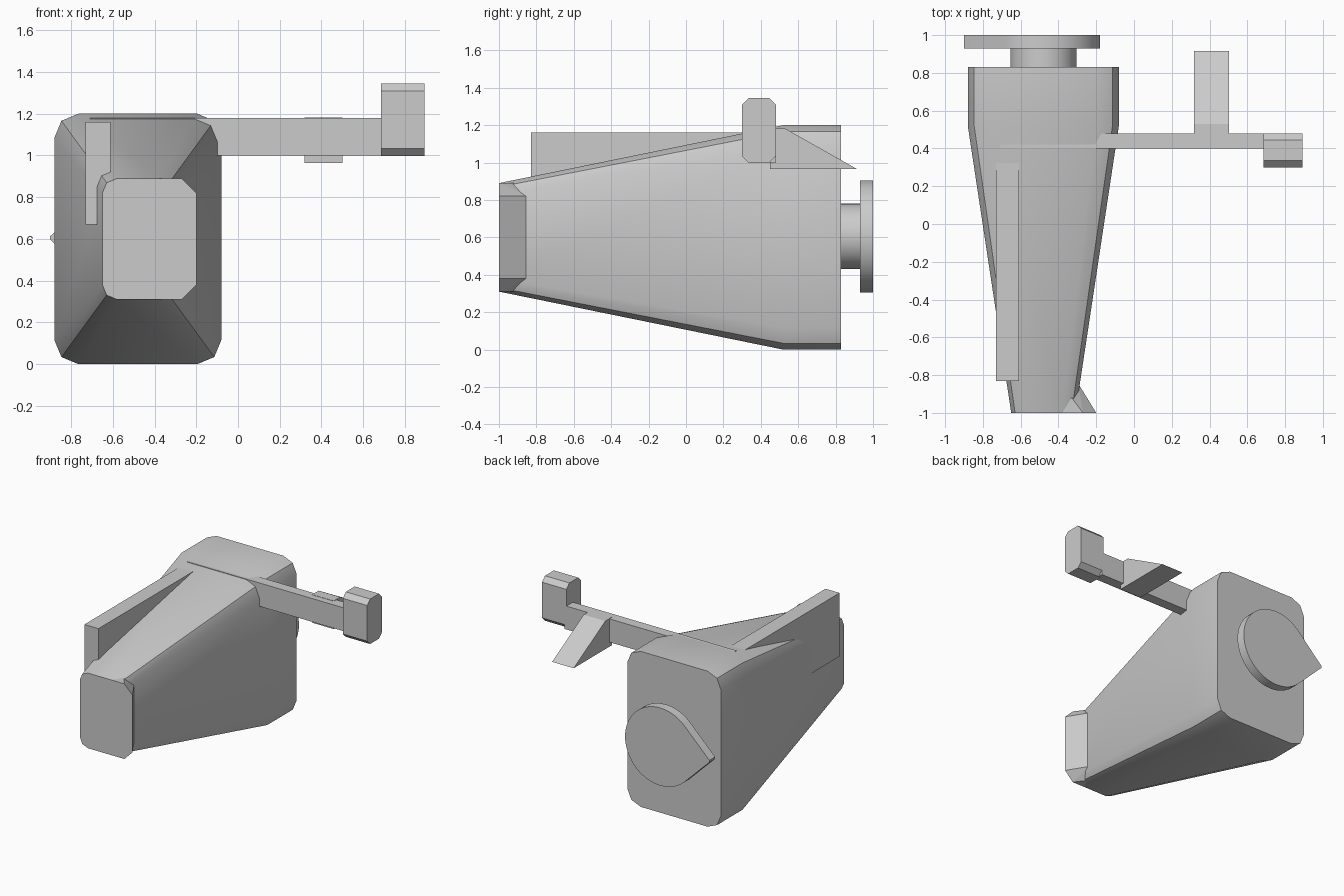
import bpy, bmesh
from math import cos, sin, pi, radians

cube = bpy.data.objects.get("Cube")
if cube:
    bpy.data.objects.remove(cube, do_unlink=True)

grey = bpy.data.materials.new("plain grey")
grey.use_nodes = True
grey.diffuse_color = (0.6, 0.6, 0.6, 1)
grey.node_tree.nodes["Principled BSDF"].inputs["Base Color"].default_value = (0.6, 0.6, 0.6, 1)


def finish(name, bm, smooth=None):
    bmesh.ops.recalc_face_normals(bm, faces=bm.faces)
    mesh = bpy.data.meshes.new(name)
    bm.to_mesh(mesh)
    bm.free()
    mesh.materials.append(grey)
    obj = bpy.data.objects.new(name, mesh)
    bpy.context.collection.objects.link(obj)
    if smooth:
        bpy.ops.object.select_all(action='DESELECT')
        obj.select_set(True)
        bpy.context.view_layer.objects.active = obj
        bpy.ops.object.shade_smooth_by_angle(angle=radians(smooth))
    return obj


def loft(name, rings, smooth=None):
    """Skin a list of equal-length point rings and cap both ends."""
    bm = bmesh.new()
    loops = [[bm.verts.new(p) for p in ring] for ring in rings]
    n = len(loops[0])
    for a, b in zip(loops, loops[1:]):
        for i in range(n):
            j = (i + 1) % n
            bm.faces.new((a[i], a[j], b[j], b[i]))
    bm.faces.new(loops[0])
    bm.faces.new(loops[-1])
    return finish(name, bm, smooth)


def extrude_x(name, profile, x0, x1):
    return loft(name, [[(x, y, z) for y, z in profile] for x in (x0, x1)])


def extrude_y(name, profile, y0, y1, smooth=None):
    return loft(name, [[(x, y, z) for x, z in profile] for y in (y0, y1)], smooth)


def box_profile(a0, a1, b0, b1):
    return [(a0, b0), (a1, b0), (a1, b1), (a0, b1)]


def rounded_ring(y, x0, x1, z0, z1, r):
    """Rectangle in the xz plane with two-segment rounded corners."""
    corners = [(x1 - r, z1 - r), (x0 + r, z1 - r), (x0 + r, z0 + r), (x1 - r, z0 + r)]
    return [(cx + r * cos((q + k / 2) * pi / 2), y, cz + r * sin((q + k / 2) * pi / 2))
            for q, (cx, cz) in enumerate(corners) for k in range(3)]


# Tapered main housing
loft("housing", [
    rounded_ring(-1.0, -0.65, -0.31, 0.31, 0.89, 0.07),
    rounded_ring(0.52, -0.88, -0.08, 0.0, 1.2, 0.115),
    rounded_ring(0.83, -0.88, -0.08, 0.0, 1.2, 0.115)], 40)

# Flared lip on one side of the nose
lip = bmesh.new()
for side in (-1, 1):
    for x, y, h in ((-0.27, -1, 0.29), (-0.2, -1, 0.22), (-0.295, -0.845, 0.22),
                    (-0.33, -0.92, 0.29), (-0.4, -1, 0.29)):
        lip.verts.new((x, y, 0.6 + side * h))
bmesh.ops.convex_hull(lip, input=lip.verts)
bmesh.ops.dissolve_limit(lip, angle_limit=0.02, verts=lip.verts, edges=lip.edges)
finish("nose_lip", lip)

# Upright fin and cross bar
extrude_y("fin", box_profile(-0.73, -0.61, 0.67, 1.16), -0.83, 0.4)
extrude_y("cross_bar", box_profile(-0.71, 0.7, 1.0, 1.18), 0.4, 0.48)

# Chamfered block at the end of the bar
c = 0.036
y0, y1, z0, z1 = 0.3, 0.48, 0.998, 1.345
extrude_x("end_block", [(y0 + c, z0), (y1 - c, z0), (y1, z0 + c), (y1, z1 - c),
                        (y1 - c, z1), (y0 + c, z1), (y0, z1 - c), (y0, z0 + c)], 0.685, 0.893)

# Wedge behind the bar
extrude_x("wedge", [(0.45, 0.965), (0.915, 0.965), (0.53, 1.182), (0.45, 1.182)], 0.318, 0.502)

# Rear shaft and pointed dial
cx, cz = -0.48, 0.605
extrude_y("dial_shaft", [(cx + 0.175 * cos(k * pi / 24), cz + 0.175 * sin(k * pi / 24))
                         for k in range(48)], 0.8, 0.94, 40)
arc = [(cx + 0.3 * cos(radians(a)), cz + 0.3 * sin(radians(a))) for a in range(-132, 133, 6)]
tip = [(-0.885, cz + 0.022), (-0.9, cz + 0.008), (-0.9, cz - 0.008), (-0.885, cz - 0.022)]
extrude_y("dial", arc + tip, 0.93, 1.0, 40)
